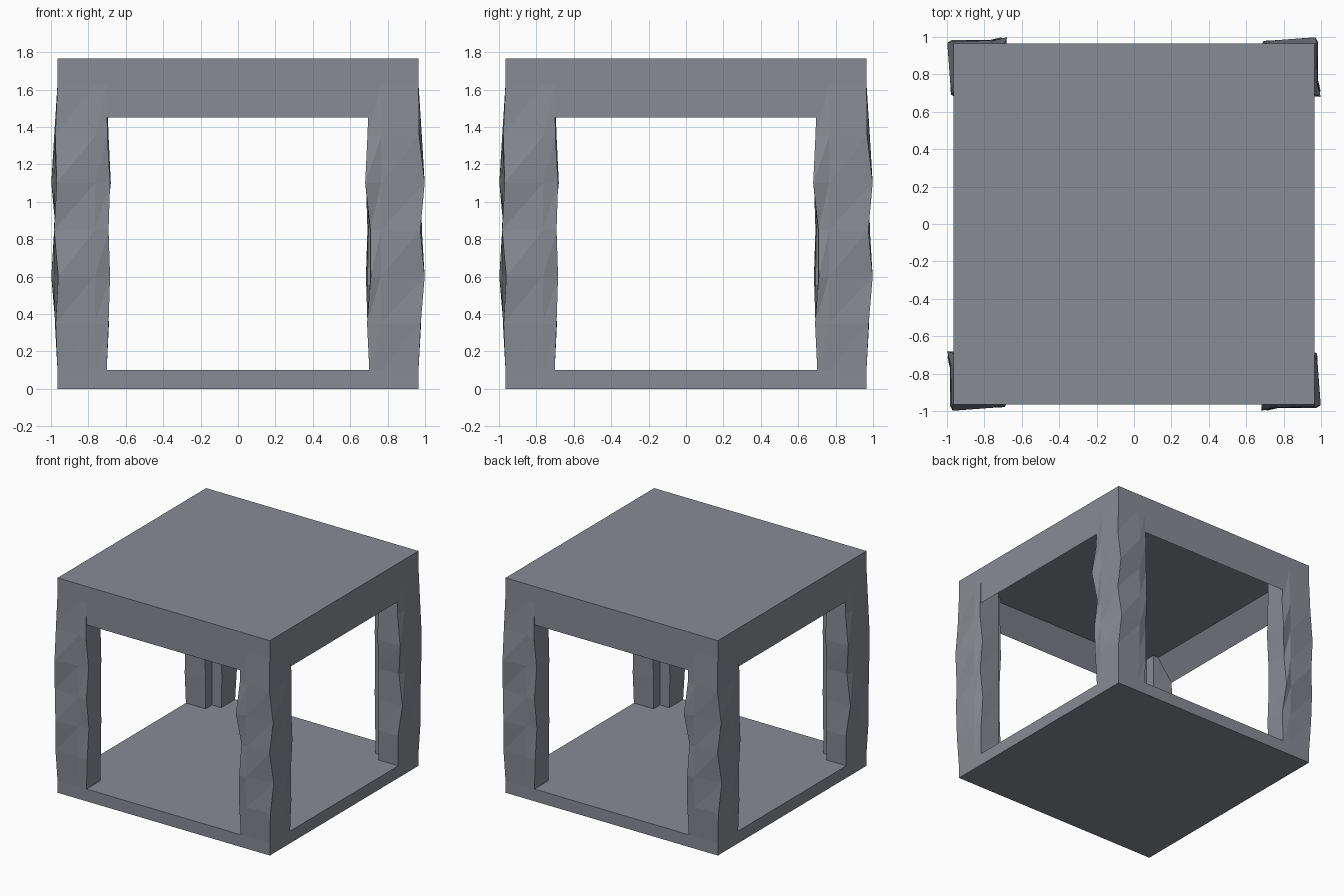
import bpy, bmesh, math
from mathutils import Matrix, Vector

cube = bpy.data.objects.get("Cube")
if cube:
    bpy.data.objects.remove(cube, do_unlink=True)

# One stone colour for everything
stone = bpy.data.materials.new("blue_grey_stone")
stone.use_nodes = True
colour = (0.25, 0.26, 0.30, 1)
stone.diffuse_color = colour
stone.node_tree.nodes["Principled BSDF"].inputs["Base Color"].default_value = colour

HALF = 0.965     # half width of the slabs
FLOOR = 0.10     # top of the base slab
RIM = 1.45       # underside of the top rim
CEILING = 1.63   # underside of the top slab
TOP = 1.765
WALL = 0.185     # rim thickness


def finish(name, bm):
    bmesh.ops.recalc_face_normals(bm, faces=bm.faces)
    mesh = bpy.data.meshes.new(name)
    bm.to_mesh(mesh)
    bm.free()
    mesh.materials.append(stone)
    obj = bpy.data.objects.new(name, mesh)
    bpy.context.collection.objects.link(obj)
    return obj


def slab(bm, low, high):
    size = Matrix.Diagonal((2 * HALF, 2 * HALF, high - low, 1))
    place = Matrix.Translation((0, 0, (low + high) / 2))
    return bmesh.ops.create_cube(bm, size=1, matrix=place @ size)


# Base slab
bm = bmesh.new()
slab(bm, 0, FLOOR)
finish("base_slab", bm)

# Top slab, hollowed underneath to leave a deep rim
bm = bmesh.new()
slab(bm, RIM, TOP)
bm.normal_update()
under = [f for f in bm.faces if f.normal.z < -0.9]
bmesh.ops.inset_region(bm, faces=under, thickness=WALL)
for v in under[0].verts:
    v.co.z = CEILING
finish("top_slab", bm)

# Rough-hewn corner post: an L section whose outer faces carry spiral ridges
LEVELS = (FLOOR, 0.35, 0.6, 0.85, 1.1, 1.35, CEILING)
ARM, THICK, MID = 0.263, 0.18, 0.20
FRONT_CORNER = (0, .012, .033, .010, .033, .004, 0)
FRONT_MID = (0, .010, .014, .018, .014, .018, 0)
FRONT_END = (0, .004, -.006, .014, -.002, .012, 0)
SIDE_CORNER = (0, .010, -.004, .018, .004, .012, 0)
SIDE_MID = (0, .014, .020, .016, .016, .012, 0)
SIDE_END = (0, .006, .033, .002, .033, .000, 0)
FRONT_TIP = (0, .010, .018, .010, .018, .004, 0)
SIDE_TIP = (0, .012, -.008, -.006, .022, .010, 0)


def section(j):
    """Cross-section at one level, measured inward from the outer corner."""
    front_tip, side_tip = ARM + FRONT_TIP[j], ARM + SIDE_TIP[j]
    return [
        (-SIDE_CORNER[j], -FRONT_CORNER[j]),
        (MID, -FRONT_MID[j]),
        (front_tip, -FRONT_END[j]),
        (front_tip - FRONT_TIP[j] * 0.5, THICK),
        (THICK, THICK),
        (THICK, side_tip - SIDE_TIP[j] * 0.5),
        (-SIDE_END[j], side_tip),
        (-SIDE_MID[j], MID),
    ]


def post(name, turn):
    bm = bmesh.new()
    spin = Matrix.Rotation(turn, 3, 'Z')
    rings = []
    for j, z in enumerate(LEVELS):
        rings.append([bm.verts.new(spin @ Vector((a - HALF, b - HALF, z)))
                      for a, b in section(j)])
    # Facets split along the rising diagonal
    for low, high in zip(rings, rings[1:]):
        for i in range(len(low)):
            n = (i + 1) % len(low)
            bm.faces.new((low[i], low[n], high[n]))
            bm.faces.new((low[i], high[n], high[i]))
    bm.faces.new(rings[0][::-1])
    bm.faces.new(rings[-1])
    finish(name, bm)


for k, name in enumerate(("front_right_post", "front_left_post",
                          "back_left_post", "back_right_post")):
    post(name, k * math.pi / 2)
